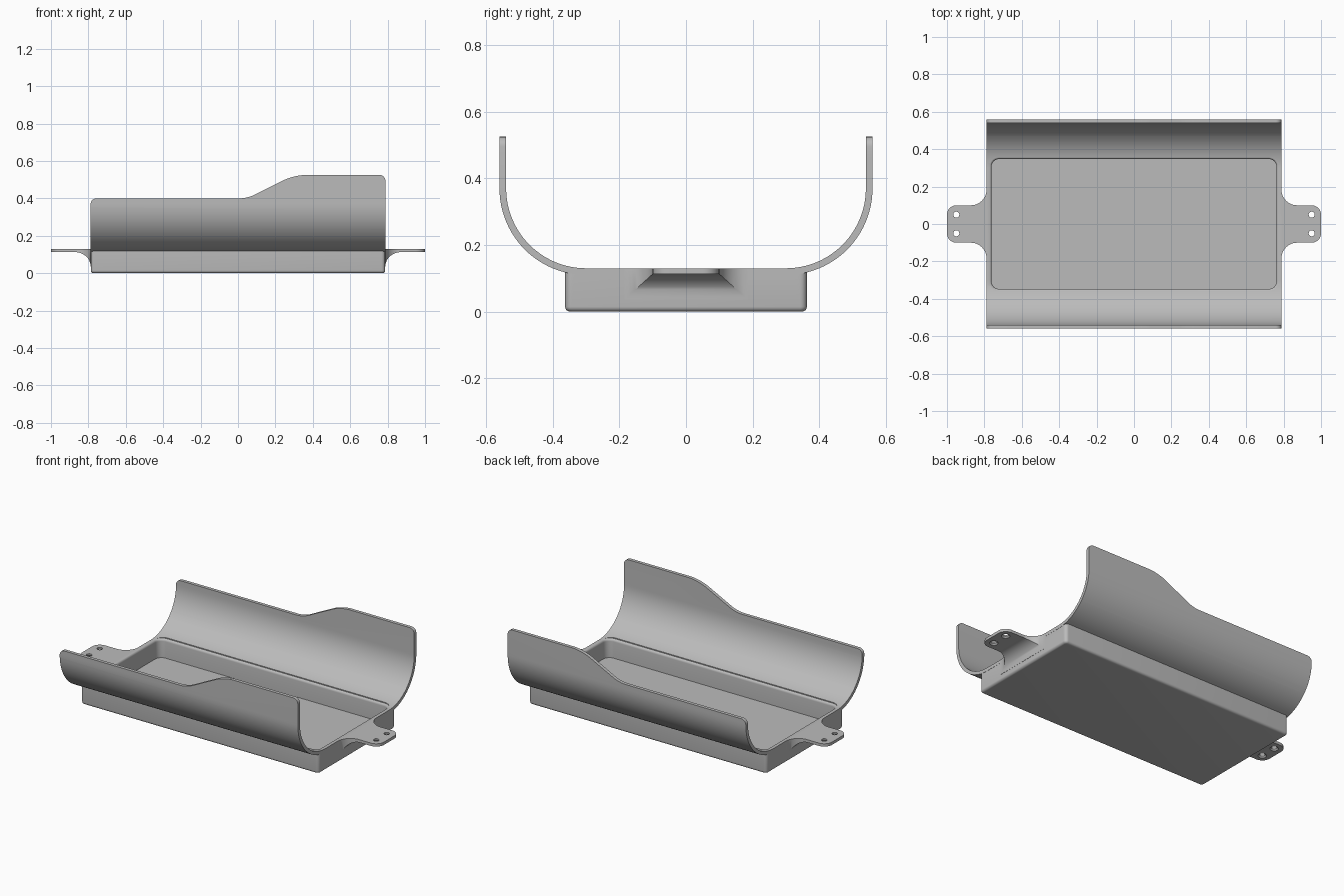
import bpy, bmesh
from math import sin, cos, pi, radians
from mathutils import Vector

cube = bpy.data.objects.get("Cube")
if cube:
    bpy.data.objects.remove(cube, do_unlink=True)

grey = bpy.data.materials.new("plain_grey")
grey.use_nodes = True
colour = (0.5, 0.5, 0.5, 1)
grey.diffuse_color = colour
grey.node_tree.nodes["Principled BSDF"].inputs["Base Color"].default_value = colour


def loft(name, rings):
    """Closed solid through rings of equal point count."""
    bm = bmesh.new()
    loops = [[bm.verts.new(p) for p in ring] for ring in rings]
    n = len(loops[0])
    for a, b in zip(loops, loops[1:]):
        for i in range(n):
            j = (i + 1) % n
            bm.faces.new((a[i], a[j], b[j], b[i]))
    bm.faces.new(loops[0][::-1])
    bm.faces.new(loops[-1])
    bmesh.ops.recalc_face_normals(bm, faces=bm.faces)
    mesh = bpy.data.meshes.new(name)
    bm.to_mesh(mesh)
    bm.free()
    mesh.materials.append(grey)
    obj = bpy.data.objects.new(name, mesh)
    bpy.context.collection.objects.link(obj)
    return obj


def activate(obj):
    bpy.ops.object.select_all(action='DESELECT')
    obj.select_set(True)
    bpy.context.view_layer.objects.active = obj


def combine(obj, other, operation):
    mod = obj.modifiers.new(operation.lower(), 'BOOLEAN')
    mod.operation = operation
    mod.solver = 'EXACT'
    mod.object = other
    activate(obj)
    bpy.ops.object.modifier_apply(modifier=mod.name)
    bpy.data.objects.remove(other, do_unlink=True)


def rounded(corners, steps=6):
    """Round each (u, v, radius) corner with a smooth curve."""
    out = []
    pts = [Vector(c[:2]) for c in corners]
    for i, p in enumerate(pts):
        r = corners[i][2]
        if not r:
            out.append(p)
            continue
        a = p + (pts[i - 1] - p).normalized() * r
        b = p + (pts[(i + 1) % len(pts)] - p).normalized() * r
        for k in range(steps + 1):
            t = k / steps
            # blend weight keeps the rounding close to a circular arc
            w = 1.414 * t * (1 - t)
            s = (1 - t) ** 2 + w + t ** 2
            out.append((a * (1 - t) ** 2 + p * w + b * t ** 2) / s)
    return out


def rect(hx, hy, r):
    return rounded([(hx, hy, r), (-hx, hy, r), (-hx, -hy, r), (hx, -hy, r)])


# Curved cradle: a constant section swept along x
def arc(radius):
    return [(0.30 + radius * sin(a), 0.37 - radius * cos(a))
            for a in [pi / 2 * k / 24 for k in range(25)]]


HALF = 0.788
outer = arc(0.26) + [(0.56, 0.6)]
inner = arc(0.24) + [(0.54, 0.6)]
section = outer + inner[::-1]
section += [(-y, z) for y, z in inner] + [(-y, z) for y, z in outer[::-1]]
body = loft("cradle_tray", [[(x, y, z) for y, z in section] for x in (-HALF, HALF)])

# Stepped upper outline of both side walls
outline = rounded([(-0.9, 0, 0), (0.9, 0, 0), (0.9, 0.2, 0), (HALF, 0.2, 0),
                   (HALF, 0.525, 0.03), (0.30, 0.525, 0.06), (0.05, 0.40, 0.04),
                   (-HALF, 0.40, 0.03), (-HALF, 0.2, 0), (-0.9, 0.2, 0)])
trim = loft("wall_outline", [[(x, y, z) for x, z in outline] for y in (-0.7, 0.7)])
combine(body, trim, 'INTERSECT')

# Box below, with rounded bottom and upright edges
levels = []
R = 0.015
for k in range(6):
    a = pi / 2 * k / 5
    inset = R * (1 - sin(a))
    levels.append([(p.x, p.y, R * (1 - cos(a))) for p in
                   rect(0.787 - inset, 0.363 - inset, 0.02 - inset * 0.8)])
levels.append([(p.x, p.y, 0.12) for p in rect(0.787, 0.363, 0.02)])
combine(body, loft("box", levels), 'UNION')

# Recess with a softened rim
flare = [(0.02, 0), (0.118, 0)]
flare += [(0.118 + 0.014 * sin(a), 0.012 * (1 - cos(a)))
          for a in [pi / 2 * k / 5 for k in range(1, 6)]]
flare.append((0.2, 0.012))
recess = loft("recess", [[(p.x, p.y, z) for p in rect(0.762 + f, 0.347 + f, 0.04 + f)]
                         for z, f in flare])
combine(body, recess, 'DIFFERENCE')

# Mounting tabs: flared root, gusset below, rounded tip, two screw holes
TOP, UNDER, FLARE, TIP = 0.13, 0.113, 0.085, 0.05


def tab(name, side):
    stations = [(0.786, 0.1 + FLARE, UNDER - FLARE * 0.9)]
    for k in range(13):
        a = pi / 2 * k / 12
        drop = FLARE * (1 - sin(a))
        stations.append((0.788 + FLARE * (1 - cos(a)), 0.1 + drop, UNDER - 0.9 * drop))
    for k in range(9):
        a = pi / 2 * k / 8
        stations.append((1 - TIP + TIP * sin(a), 0.1 - TIP * (1 - cos(a)), UNDER))
    obj = loft(name, [[(side * x, -w, low), (side * x, w, low),
                       (side * x, w, TOP), (side * x, -w, TOP)]
                      for x, w, low in stations])
    for y in (-0.05, 0.05):
        rings = [[(side * 0.95 + r * cos(2 * pi * k / 24), y + r * sin(2 * pi * k / 24), z)
                  for k in range(24)]
                 for z, r in ((0.1, 0.024), (UNDER, 0.024), (0.121, 0.016), (0.15, 0.016))]
        combine(obj, loft("hole", rings), 'DIFFERENCE')
    return obj


parts = [body, tab("left_mounting_tab", 1), tab("right_mounting_tab", -1)]
for obj in parts:
    activate(obj)
    bpy.ops.object.shade_smooth_by_angle(angle=radians(32))
